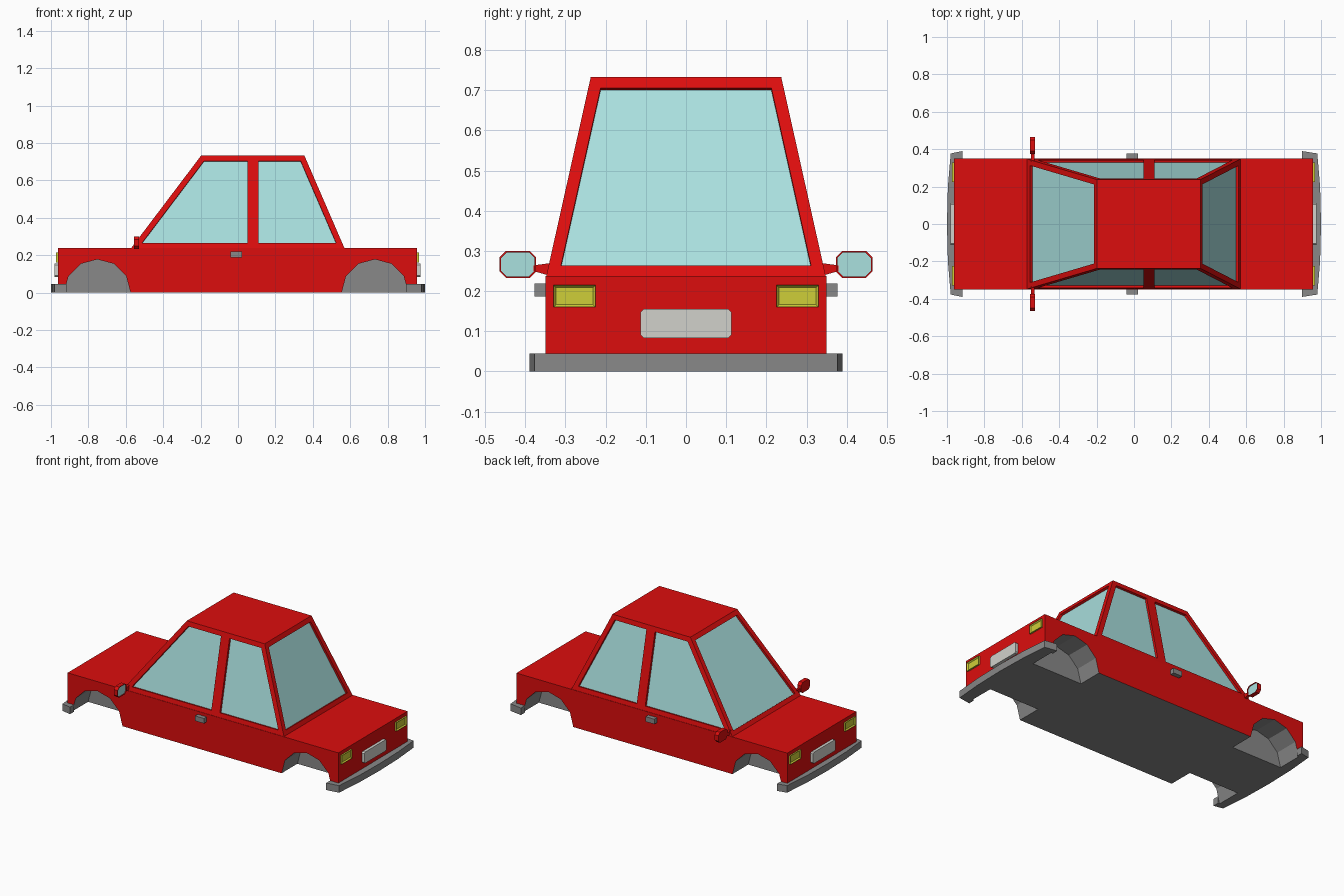
import bpy, bmesh, math
from mathutils import Vector, Matrix

if "Cube" in bpy.data.objects:
    bpy.data.objects.remove(bpy.data.objects["Cube"])


def material(name, r, g, b):
    m = bpy.data.materials.new(name)
    m.diffuse_color = (r, g, b, 1)
    m.use_nodes = True
    m.node_tree.nodes["Principled BSDF"].inputs["Base Color"].default_value = m.diffuse_color
    return m


RED = material("red_paint", 0.72, 0.004, 0.004)
GREY = material("grey_trim", 0.25, 0.25, 0.25)
GLASS = material("pale_blue_glass", 0.40, 0.75, 0.74)
YELLOW = material("yellow_lamp", 0.62, 0.62, 0.04)
WHITE = material("plate_white", 0.64, 0.64, 0.60)


def finish(bm, name, *mats, recalc=True):
    if recalc:
        bmesh.ops.recalc_face_normals(bm, faces=bm.faces[:])
    me = bpy.data.meshes.new(name)
    bm.to_mesh(me)
    bm.free()
    for m in mats:
        me.materials.append(m)
    ob = bpy.data.objects.new(name, me)
    bpy.context.collection.objects.link(ob)
    return ob


def prism(pts, place, a, b):
    """Extrude a 2D outline from a to b; place(u, v, w) gives the 3D point."""
    bm = bmesh.new()
    lo = [bm.verts.new(place(u, v, a)) for u, v in pts]
    hi = [bm.verts.new(place(u, v, b)) for u, v in pts]
    bm.faces.new(lo)
    bm.faces.new(hi)
    n = len(pts)
    for i in range(n):
        j = (i + 1) % n
        bm.faces.new((lo[i], lo[j], hi[j], hi[i]))
    bmesh.ops.recalc_face_normals(bm, faces=bm.faces[:])
    return bm


def box(x0, x1, y0, y1, z0, z1):
    return prism([(x0, y0), (x1, y0), (x1, y1), (x0, y1)],
                 lambda u, v, w: (u, v, w), z0, z1)


def chamfered(y0, y1, z0, z1, c):
    return [(y0 + c, z0), (y1 - c, z0), (y1, z0 + c), (y1, z1 - c),
            (y1 - c, z1), (y0 + c, z1), (y0, z1 - c), (y0, z0 + c)]


def along_x(u, v, w):
    return (w, u, v)


# Lower body with four 12-sided wheel wells
body = finish(box(-0.963, 0.957, -0.35, 0.35, 0, 0.238), "body", RED, GREY)
cutters = []
for x in (-0.752, 0.732):
    for s in (-1, 1):
        ring = [(x + 0.178 * math.cos(math.radians(30 * i)),
                 0.178 * math.sin(math.radians(30 * i))) for i in range(12)]
        cut = finish(prism(ring, lambda u, v, w: (u, w, v), s * 0.19, s * 0.45),
                     "well_cutter", RED, GREY)
        cut.hide_render = True
        cutters.append(cut)
        mod = body.modifiers.new("well", 'BOOLEAN')
        mod.operation = 'DIFFERENCE'
        mod.solver = 'EXACT'
        mod.object = cut
dg = bpy.context.evaluated_depsgraph_get()
cut_mesh = bpy.data.meshes.new_from_object(body.evaluated_get(dg))
body.modifiers.clear()
body.data = cut_mesh
for cut in cutters:
    bpy.data.objects.remove(cut)
# Underside and well surfaces are grey, the rest is red
for p in body.data.polygons:
    inner_wall = abs(p.normal.y) > 0.9 and abs(p.center.y) < 0.3
    p.material_index = 1 if p.normal.z < -0.05 or inner_wall else 0

# Cabin: tapered block, sides split at the pillar, windows inset and sunk
bm = bmesh.new()
BOT, TOP, PILLAR = 0.236, 0.733, 0.08
rows = {}
for s in (-1, 1):
    low = [bm.verts.new((x, s * 0.348, BOT)) for x in (-0.573, PILLAR, 0.57)]
    high = [bm.verts.new((x, s * 0.237, TOP)) for x in (-0.197, PILLAR, 0.355)]
    rows[s] = (low, high)
windows = []
for low, high in rows.values():
    for i in (0, 1):
        windows.append(bm.faces.new((low[i], low[i + 1], high[i + 1], high[i])))
(la, ha), (lb, hb) = rows[-1], rows[1]
for i in (0, 2):
    windows.append(bm.faces.new((la[i], lb[i], hb[i], ha[i])))
bm.faces.new(ha + hb[::-1])
bm.faces.new(la + lb[::-1])
bmesh.ops.recalc_face_normals(bm, faces=bm.faces[:])
bmesh.ops.inset_individual(bm, faces=windows, thickness=0.03, use_even_offset=True)
bmesh.ops.inset_individual(bm, faces=windows, thickness=0.0, depth=-0.014)
for f in windows:
    f.material_index = 1
finish(bm, "cabin", RED, GLASS, recalc=False)

# Parts at both ends: bumpers, number plates, lamps
for s, label, end, tip in ((-1, "front", 0.963, 0.918), (1, "rear", 0.957, 0.898)):
    half = [(tip, 0.35), (tip, 0.39), (0.98, 0.377), (0.995, 0.2)]
    outline = ([(0.95, 0.35)] + half + [(1.0, 0)]
               + [(x, -y) for x, y in half[::-1]] + [(0.95, -0.35)])
    finish(prism(outline, lambda u, v, w: (s * u, v, w), 0, 0.045),
           label + "_bumper", GREY)

    finish(prism(chamfered(-0.113, 0.113, 0.083, 0.155, 0.008), along_x,
                 s * 0.95, s * (end + 0.018)), label + "_plate", WHITE)

    for t, side in ((-1, "right"), (1, "left")):
        bm = box(*sorted((s * 0.95, s * (end + 0.01))),
                 *sorted((t * 0.225, t * 0.33)), 0.16, 0.215)
        face = max(bm.faces, key=lambda f: s * f.normal.x)
        bmesh.ops.inset_individual(bm, faces=[face], thickness=0.009, depth=-0.008)
        finish(bm, f"{label}_{side}_lamp", YELLOW, recalc=False)

# Parts on both sides: door handles and mirrors
for t, side in ((-1, "right"), (1, "left")):
    finish(box(-0.04, 0.022, *sorted((t * 0.34, t * 0.377)), 0.187, 0.219),
           side + "_door_handle", GREY)

    finish(prism([(t * 0.335, 0.237), (t * 0.38, 0.25), (t * 0.38, 0.264),
                  (t * 0.335, 0.27)], along_x, -0.552, -0.532),
           side + "_mirror_arm", RED)
    bm = prism(chamfered(*sorted((t * 0.373, t * 0.464)), 0.233, 0.30, 0.016),
               along_x, -0.555, -0.528)
    glass = max(bm.faces, key=lambda f: f.normal.x)
    bmesh.ops.inset_individual(bm, faces=[glass], thickness=0.004)
    bmesh.ops.inset_individual(bm, faces=[glass], thickness=0.0, depth=-0.005)
    glass.material_index = 1
    finish(bm, side + "_mirror", RED, GLASS, recalc=False)
